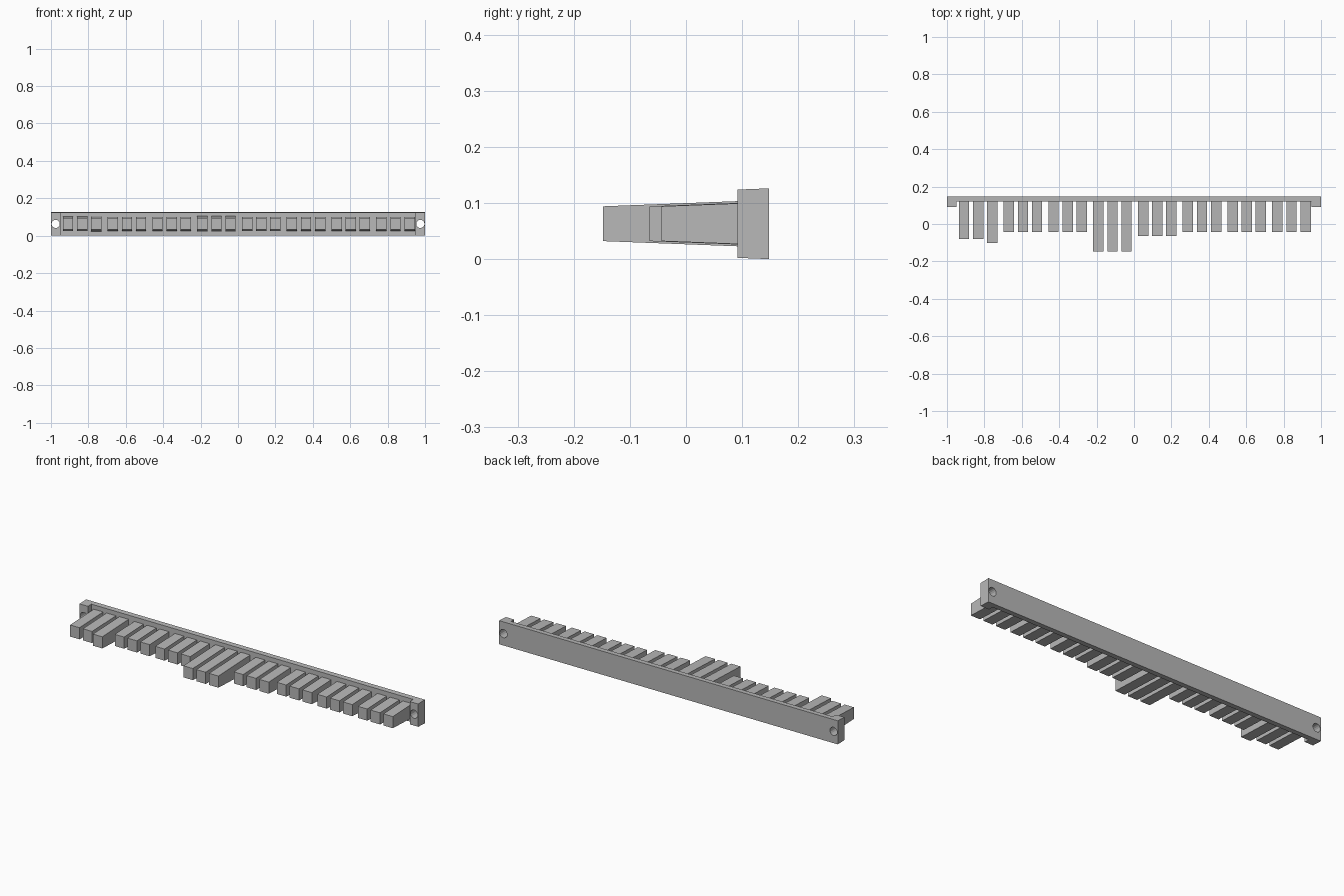
import bpy, bmesh, math
from mathutils import Matrix

cube = bpy.data.objects.get("Cube")
if cube:
    bpy.data.objects.remove(cube)

grey = bpy.data.materials.new("plain grey")
grey.use_nodes = True
GREY = (0.48, 0.48, 0.48, 1)
grey.diffuse_color = GREY
grey.node_tree.nodes["Principled BSDF"].inputs["Base Color"].default_value = GREY

MID = 0.063      # height of the centre line
DRAFT = 0.0385   # slope of the top and bottom faces


def add_object(name, bm):
    bmesh.ops.recalc_face_normals(bm, faces=bm.faces[:])
    mesh = bpy.data.meshes.new(name)
    bm.to_mesh(mesh)
    bm.free()
    mesh.materials.append(grey)
    obj = bpy.data.objects.new(name, mesh)
    bpy.context.collection.objects.link(obj)
    return obj


def drafted_prism(name, outline, y_ref, half_height):
    """Plan outline extruded up and down, growing thicker towards the back."""
    bm = bmesh.new()
    rings = []
    for side in (-1, 1):
        rings.append([bm.verts.new((x, y, MID + side * (half_height + DRAFT * (y - y_ref))))
                      for x, y in outline])
        bm.faces.new(rings[-1])
    low, high = rings
    for i in range(len(outline)):
        j = (i + 1) % len(outline)
        bm.faces.new((low[i], low[j], high[j], high[i]))
    return add_object(name, bm)


# Back rail with a forward mounting block at each end
BACK, FACE, BLOCK = 0.148, 0.12, 0.092
rail = drafted_prism("rail", [(-1, BACK), (-1, BLOCK), (-0.95, BLOCK), (-0.95, FACE),
                              (0.95, FACE), (0.95, BLOCK), (1, BLOCK), (1, BACK)], BACK, MID)

# Screw holes through the end blocks
bm = bmesh.new()
for x in (-0.975, 0.975):
    bmesh.ops.create_cone(bm, cap_ends=True, segments=16, radius1=0.022, radius2=0.022, depth=0.2,
                          matrix=Matrix.Translation((x, FACE, MID)) @ Matrix.Rotation(math.pi / 2, 4, 'X'))
cutter = add_object("hole_cutter", bm)
cutter.hide_render = True
holes = rail.modifiers.new("holes", 'BOOLEAN')
holes.operation = 'DIFFERENCE'
holes.solver = 'EXACT'
holes.object = cutter
bpy.context.view_layer.objects.active = rail
bpy.ops.object.modifier_apply(modifier="holes")
bpy.data.objects.remove(cutter)

# Teeth in eight groups of three, listed by the y of their front ends
SHORT = (-0.044,) * 3
groups = [(-0.08, -0.08, -0.102), SHORT, SHORT, (-0.148,) * 3, (-0.065,) * 3, SHORT, SHORT, SHORT]
for g, fronts in enumerate(groups):
    for t, front in enumerate(fronts):
        x = -0.833 + 0.2393 * g + 0.0755 * (t - 1)
        w = 0.0275
        drafted_prism(f"tooth_{g + 1}_{t + 1}",
                      [(x - w, front), (x + w, front), (x + w, FACE), (x - w, FACE)], front, 0.031)
